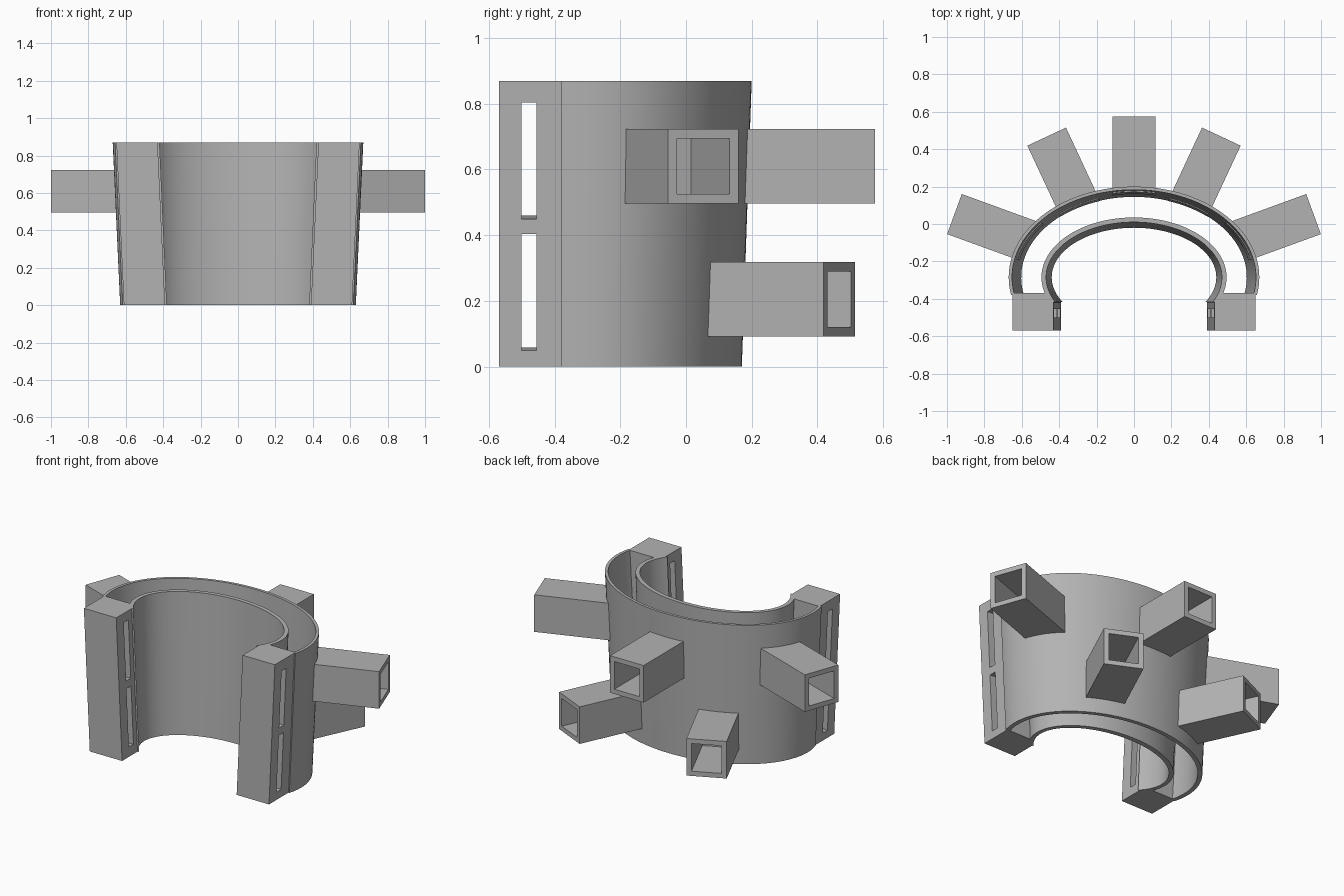
import bpy, bmesh, math
from mathutils import Matrix, Vector

cube = bpy.data.objects.get("Cube")
if cube:
    bpy.data.objects.remove(cube)

HEIGHT = 0.87
CENTRE_Y = -0.285
SEGMENTS = 72

grey = bpy.data.materials.new("plain_grey")
grey.use_nodes = True
colour = (0.45, 0.45, 0.45, 1)
grey.diffuse_color = colour
grey.node_tree.nodes["Principled BSDF"].inputs["Base Color"].default_value = colour


def make(name, bm):
    bmesh.ops.recalc_face_normals(bm, faces=bm.faces)
    mesh = bpy.data.meshes.new(name)
    bm.to_mesh(mesh)
    bm.free()
    mesh.materials.append(grey)
    obj = bpy.data.objects.new(name, mesh)
    bpy.context.collection.objects.link(obj)
    return obj


def cut(obj, cutters):
    for c in cutters:
        c.hide_render = True
        mod = obj.modifiers.new("cut", "BOOLEAN")
        mod.operation, mod.solver, mod.object = "DIFFERENCE", "EXACT", c
    bake(obj)
    for c in cutters:
        bpy.data.objects.remove(c)


def bake(obj):
    graph = bpy.context.evaluated_depsgraph_get()
    graph.update()
    mesh = bpy.data.meshes.new_from_object(obj.evaluated_get(graph))
    obj.modifiers.clear()
    obj.data = mesh


def smooth(obj):
    for p in obj.data.polygons:
        p.use_smooth = True
    obj.data.set_sharp_from_angle(angle=math.radians(30))


def box(name, size, matrix):
    bm = bmesh.new()
    bmesh.ops.create_cube(bm, size=1, matrix=matrix @ Matrix.Diagonal((*size, 1)))
    return make(name, bm)


def arc(bm, rx, ry, z, drop):
    """Elliptical arc round the back, ending a distance in front of its centre."""
    start = -math.asin(drop / ry)
    span = math.pi - 2 * start
    return [bm.verts.new((rx * math.cos(start + span * i / SEGMENTS),
                          CENTRE_Y + ry * math.sin(start + span * i / SEGMENTS), z))
            for i in range(SEGMENTS + 1)]


def shell(name, outer_low, outer_top, inner_top, inner_low, drop):
    bm = bmesh.new()
    rings = [arc(bm, *outer_low, 0, drop), arc(bm, *outer_top, HEIGHT, drop),
             arc(bm, *inner_top, HEIGHT, drop), arc(bm, *inner_low, 0, drop)]
    for k in range(4):
        a, b = rings[k], rings[(k + 1) % 4]
        for i in range(SEGMENTS):
            bm.faces.new((a[i], a[i + 1], b[i + 1], b[i]))
    for end in (0, -1):
        bm.faces.new([r[end] for r in rings])
    obj = make(name, bm)
    smooth(obj)


# Two tapered walls of the open cuff
shell("outer_wall", (0.63, 0.455), (0.67, 0.485), (0.652, 0.468), (0.603, 0.43), 0.095)
shell("inner_wall", (0.465, 0.295), (0.495, 0.32), (0.47, 0.295), (0.44, 0.265), 0.133)

# Slotted end blocks, leaning outward and mirrored
LEAN = 0.04
outline = [(0.43, -0.57), (0.65, -0.57), (0.65, -0.37), (0.475, -0.37), (0.43, -0.42)]
bm = bmesh.new()
low = [bm.verts.new((x - LEAN, y, 0)) for x, y in outline]
top = [bm.verts.new((x, y, HEIGHT)) for x, y in outline]
bm.faces.new(low)
bm.faces.new(top)
for i in range(len(outline)):
    j = (i + 1) % len(outline)
    bm.faces.new((low[i], low[j], top[j], top[i]))
blocks = make("end_blocks", bm)
tilt = math.atan(LEAN / HEIGHT)
slots = []
for z0, z1 in ((0.053, 0.408), (0.455, 0.81)):
    place = Matrix.Translation((0.52, -0.478, (z0 + z1) / 2)) @ Matrix.Rotation(tilt, 4, "Y")
    slots.append(box("slot_cutter", (0.5, 0.045, z1 - z0), place))
cut(blocks, slots)
blocks.modifiers.new("mirror", "MIRROR")
bake(blocks)

# Square sockets: outer end centre, heading and height
WIDTH, BORE, DEPTH = 0.228, 0.17, 0.344
UPPER, LOWER = 0.61, 0.205
sockets = [("back_socket", 0, 0.575, 90, UPPER)]
for side, s in (("left", 1), ("right", -1)):
    sockets.append((side + "_rear_socket", s * 0.467, 0.467, 90 - s * 25, LOWER))
    sockets.append((side + "_side_socket", s * 0.96, 0.053, 90 - s * 70, UPPER))

for name, x, y, heading, z in sockets:
    frame = Matrix.Translation((x, y, z)) @ Matrix.Rotation(math.radians(heading), 4, "Z")
    body = box(name, (0.6, WIDTH, WIDTH), frame @ Matrix.Translation((-0.3, 0, 0)))
    bore = box("bore_cutter", (2 * DEPTH, BORE, BORE), frame)
    # Trim the root just inside the outer wall
    bm = bmesh.new()
    rings = []
    for t in (-0.1, 1.1):
        rx, ry = 0.597 + 0.049 * t, 0.424 + 0.038 * t
        rings.append([bm.verts.new((rx * math.cos(a), CENTRE_Y + ry * math.sin(a), HEIGHT * t))
                      for a in (math.tau * i / 96 for i in range(96))])
    for i in range(96):
        j = (i + 1) % 96
        bm.faces.new((rings[0][i], rings[0][j], rings[1][j], rings[1][i]))
    bm.faces.new(rings[0])
    bm.faces.new(rings[1])
    cut(body, [bore, make("root_cutter", bm)])
